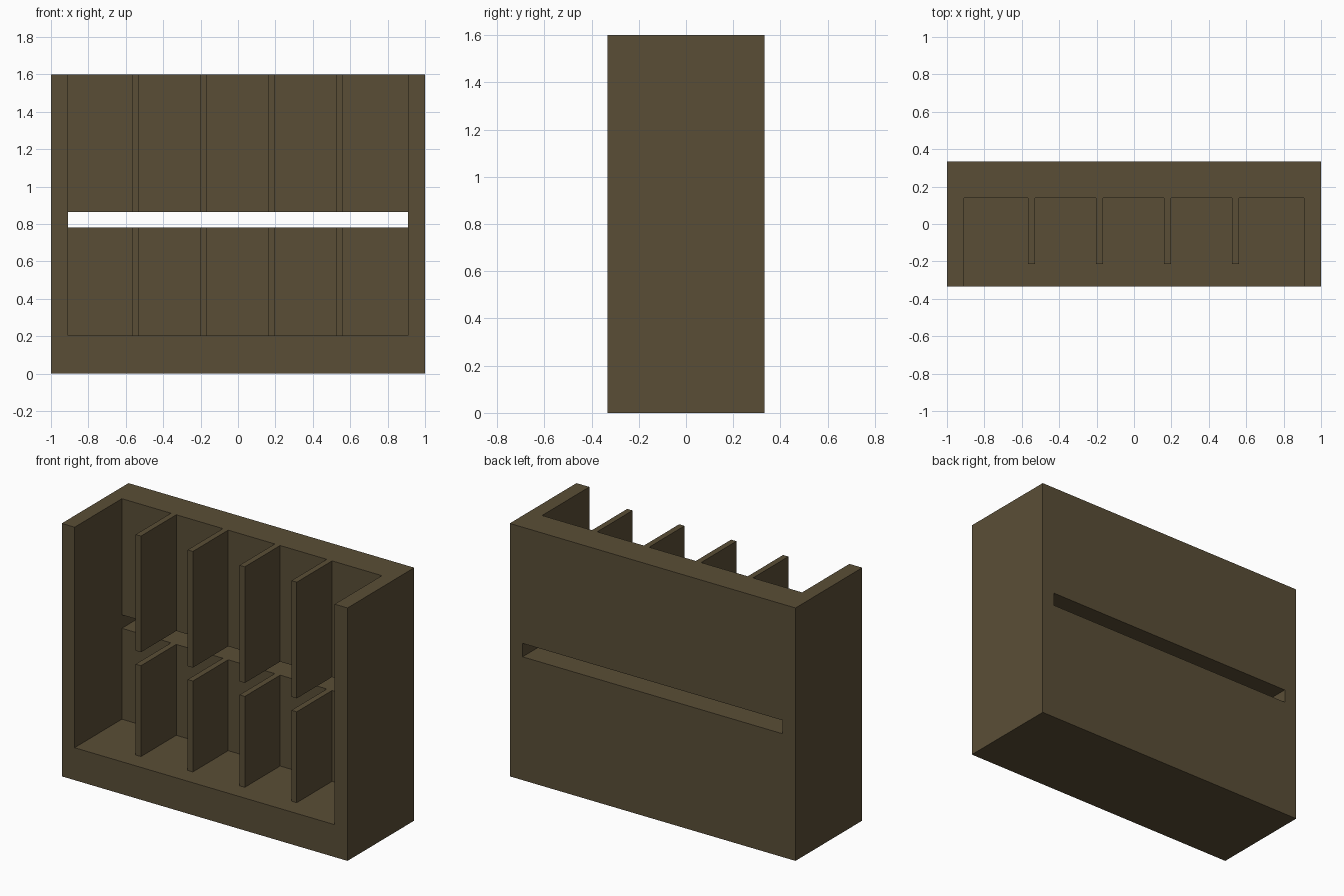
import bpy
import bmesh

WIDTH, DEPTH, HEIGHT = 2.0, 0.667, 1.6
INNER_X = 0.91        # inside face of the side walls
BACK_Y = 0.139        # inside face of the thick back
DIVIDER_Y = -0.214    # front edge of the dividers
BASE_Z = 0.205        # top of the base
SLOT = (0.78, 0.865)  # height range of the through slot

if "Cube" in bpy.data.objects:
    bpy.data.objects.remove(bpy.data.objects["Cube"], do_unlink=True)

brown = bpy.data.materials.new("dark brown")
brown.use_nodes = True
colour = (0.102, 0.076, 0.037, 1)
brown.diffuse_color = colour
brown.node_tree.nodes["Principled BSDF"].inputs["Base Color"].default_value = colour


def prism(name, outline, z0, z1):
    """Extrude a plan outline between two heights."""
    bm = bmesh.new()
    face = bm.faces.new([bm.verts.new((x, y, z0)) for x, y in outline])
    top = bmesh.ops.extrude_face_region(bm, geom=[face])["geom"]
    bmesh.ops.translate(bm, vec=(0, 0, z1 - z0),
                        verts=[v for v in top if isinstance(v, bmesh.types.BMVert)])
    bmesh.ops.recalc_face_normals(bm, faces=bm.faces)
    mesh = bpy.data.meshes.new(name)
    bm.to_mesh(mesh)
    bm.free()
    mesh.materials.append(brown)
    obj = bpy.data.objects.new(name, mesh)
    bpy.context.collection.objects.link(obj)
    return obj


def rectangle(x, y0, y1):
    return [(-x, y0), (x, y0), (x, y1), (-x, y1)]


def cut(target, cutter):
    """Subtract the cutter, then discard it."""
    mod = target.modifiers.new(cutter.name, "BOOLEAN")
    mod.operation, mod.solver, mod.object = "DIFFERENCE", "EXACT", cutter
    cutter.hide_render = True
    bpy.context.view_layer.objects.active = target
    bpy.ops.object.modifier_apply(modifier=mod.name)
    bpy.data.objects.remove(cutter, do_unlink=True)


# Solid block for the rack
rack = prism("divided_rack", rectangle(WIDTH / 2, -DEPTH / 2, DEPTH / 2), 0, HEIGHT)

# Front bay, with notches that leave the four dividers standing
bay = [(INNER_X, -DEPTH), (INNER_X, BACK_Y)]
for i in reversed(range(4)):
    x = -0.548 + i * 0.3635
    left, right = x - 0.0185, x + 0.0185
    bay += [(right, BACK_Y), (right, DIVIDER_Y), (left, DIVIDER_Y), (left, BACK_Y)]
bay += [(-INNER_X, BACK_Y), (-INNER_X, -DEPTH)]
cut(rack, prism("bay_cutter", bay, BASE_Z, HEIGHT + 0.2))

# Horizontal slot through the dividers and the back
cut(rack, prism("slot_cutter", rectangle(INNER_X, -DEPTH, DEPTH), *SLOT))
